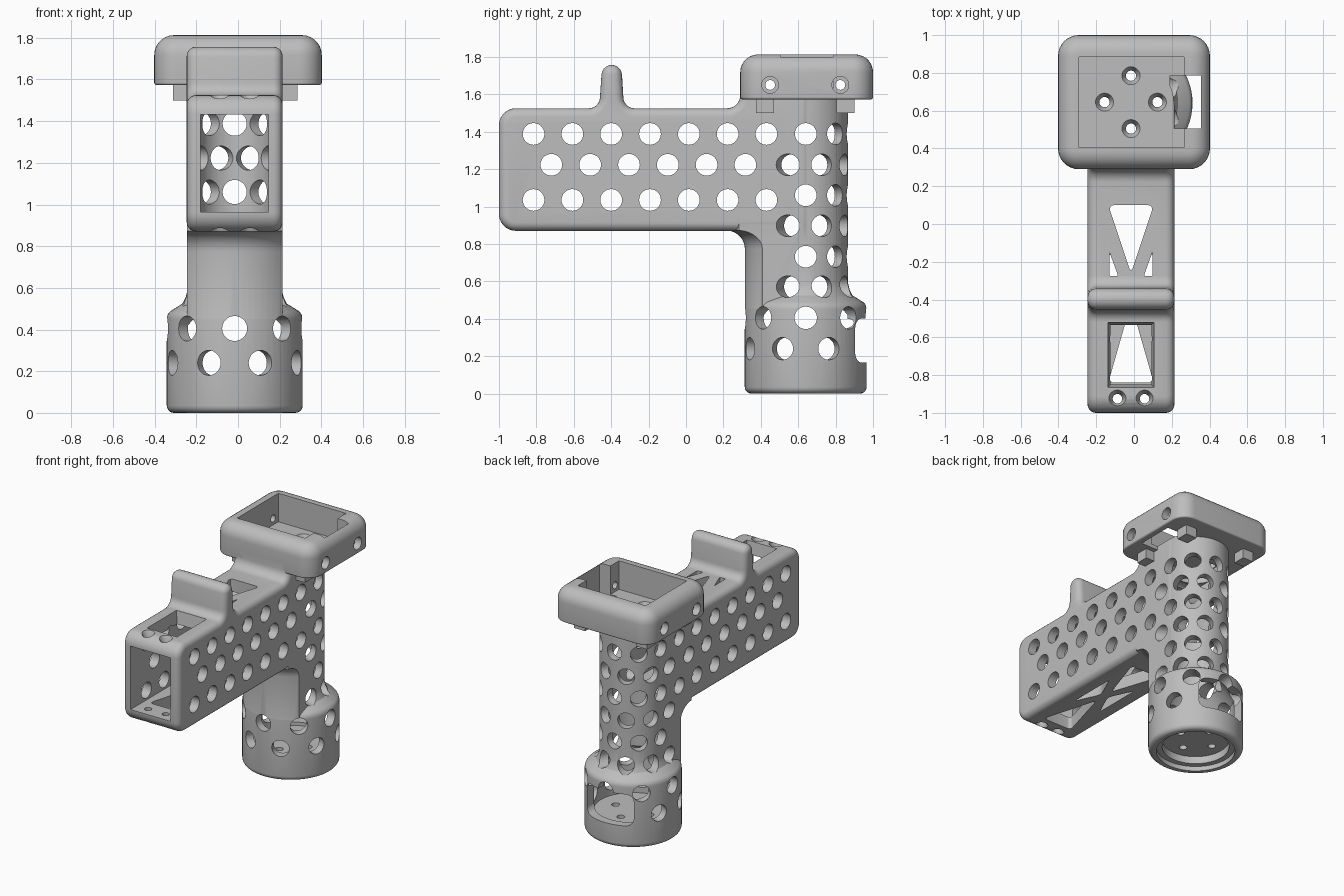
import bpy, bmesh, math
from mathutils import Matrix, Vector

cube = bpy.data.objects.get("Cube")
if cube:
    bpy.data.objects.remove(cube, do_unlink=True)

CX, CY = -0.016, 0.64          # axis of the upright grip
HALF = 0.23                    # half width of the arm
BASE_R = 0.326

grey = bpy.data.materials.new("plain grey")
grey.use_nodes = True
colour = (0.51, 0.51, 0.51, 1)
grey.diffuse_color = colour
grey.node_tree.nodes["Principled BSDF"].inputs["Base Color"].default_value = colour


def finish(bm, name):
    bmesh.ops.recalc_face_normals(bm, faces=bm.faces)
    mesh = bpy.data.meshes.new(name)
    bm.to_mesh(mesh)
    bm.free()
    mesh.materials.append(grey)
    ob = bpy.data.objects.new(name, mesh)
    bpy.context.scene.collection.objects.link(ob)
    return ob


def add_box(bm, x, y, z):
    size = Vector((x[1] - x[0], y[1] - y[0], z[1] - z[0]))
    mid = Vector((sum(x), sum(y), sum(z))) / 2
    bmesh.ops.create_cube(bm, size=1, matrix=Matrix.Translation(mid) @ Matrix.Diagonal(size).to_4x4())


def box(name, *spans):
    bm = bmesh.new()
    add_box(bm, *spans)
    return finish(bm, name)


def add_rod(bm, start, end, r1, r2=None):
    a, b = Vector(start), Vector(end)
    turn = (b - a).to_track_quat('Z', 'Y').to_matrix().to_4x4()
    bmesh.ops.create_cone(bm, cap_ends=True, segments=28, radius1=r1, radius2=r1 if r2 is None else r2,
                          depth=(b - a).length, matrix=Matrix.Translation((a + b) / 2) @ turn)


def rods(name, items):
    bm = bmesh.new()
    for item in items:
        add_rod(bm, *item)
    return finish(bm, name)


def arc(cy, cz, r, a0, a1, n=7):
    angles = [math.radians(a0 + (a1 - a0) * i / n) for i in range(n + 1)]
    return [(cy + r * math.cos(a), cz + r * math.sin(a)) for a in angles]


def lathe(name, profile):
    bm = bmesh.new()
    verts = [bm.verts.new((CX + r, CY, z)) for r, z in profile]
    edges = [bm.edges.new(p) for p in zip(verts, verts[1:])]
    bmesh.ops.spin(bm, geom=verts + edges, cent=(CX, CY, 0), axis=(0, 0, 1),
                   angle=math.tau, steps=64, use_merge=False)
    bmesh.ops.remove_doubles(bm, verts=bm.verts, dist=0.0001)
    return finish(bm, name)


def prism(bm, points, direction):
    face = bm.faces.new([bm.verts.new(p) for p in points])
    out = bmesh.ops.extrude_face_region(bm, geom=[face])
    moved = [v for v in out["geom"] if isinstance(v, bmesh.types.BMVert)]
    bmesh.ops.translate(bm, verts=moved, vec=direction)


def measure(mesh):
    bm = bmesh.new()
    bm.from_mesh(mesh)
    volume, closed = bm.calc_volume(), all(e.is_manifold for e in bm.edges)
    bm.free()
    return volume, closed


def boolean(target, tool, operation='DIFFERENCE', keep=False):
    before = measure(target.data)[0]
    mod = target.modifiers.new("cut", 'BOOLEAN')
    mod.operation, mod.object = operation, tool
    mod.use_self = mod.use_hole_tolerant = True
    # The tolerant exact solver steps in when the fast one cannot cut cleanly
    for solver in ('MANIFOLD', 'EXACT'):
        mod.solver = solver
        bpy.context.view_layer.update()
        graph = bpy.context.evaluated_depsgraph_get()
        result = bpy.data.meshes.new_from_object(target.evaluated_get(graph))
        volume, closed = measure(result)
        grown = volume - before
        if closed and volume > 0 and (grown > 1e-7 if operation == 'UNION' else grown < -1e-7):
            break
    target.modifiers.clear()
    target.data = result
    if not keep:
        bpy.data.objects.remove(tool, do_unlink=True)


# Arm: side profile with sight fin, rounded nose and neck fillet
profile = (arc(-0.91, 0.96, 0.09, 270, 180) + arc(-0.91, 1.435, 0.09, 180, 90)
           + arc(-0.52, 1.585, 0.06, 270, 360) + arc(-0.397, 1.702, 0.055, 175, 5, 10)
           + arc(-0.275, 1.585, 0.06, 180, 270) + arc(0.22, 1.595, 0.07, 270, 360)
           + [(0.29, 1.64), (0.67, 1.64), (0.67, 0.87)])
bm = bmesh.new()
prism(bm, [(CX - HALF, y, z) for y, z in profile], (2 * HALF, 0, 0))
bmesh.ops.recalc_face_normals(bm, faces=bm.faces)
rim = [e for e in bm.edges if abs(e.verts[0].co.x - e.verts[1].co.x) < 0.001]
bmesh.ops.bevel(bm, geom=rim, offset=0.045, segments=5, profile=0.5, affect='EDGES', clamp_overlap=False)
body = finish(bm, "grip_body")

# Stem front: flared cylinder trimmed to the arm width
stem = lathe("stem", [(0, 0.36), (BASE_R - 0.001, 0.36)] + arc(BASE_R + 0.099, 0.772, 0.1, 180, 90)
             + [(0.425, 0.95), (0, 0.95)])
boolean(stem, box("stem_trim", (CX - 0.2285, CX + 0.2285), (0, CY - 0.013), (0.3, 1.2)), 'INTERSECT')
boolean(body, stem, 'UNION')

# Round column and wide base with a sloped shoulder
boolean(body, lathe("column", [(0, 0.45), (0.227, 0.45), (0.227, 1.65), (0, 1.65)]), 'UNION')
boolean(body, lathe("base", [(0, 0)] + arc(BASE_R - 0.035, 0.035, 0.035, 270, 360, 5)
                    + arc(BASE_R - 0.05, 0.45, 0.05, 0, 50, 5)
                    + [(0.25, 0.525), (0.235, 0.555), (0.222, 0.61), (0, 0.61)]), 'UNION')

# Hollow inside and recessed underside
boolean(body, lathe("hollow", [(0, 0.14), (0.265, 0.14), (0.265, 0.42), (0.172, 0.53), (0.172, 1.52), (0, 1.52)]))
boolean(body, box("arm_hollow", (CX - 0.163, CX + 0.163), (-1.2, CY), (0.963, 1.432)))
boolean(body, lathe("recess", [(0, -0.1), (0.27, -0.1), (0.27, 0.035), (0.23, 0.035), (0.23, 0.09), (0, 0.09)]))

# Side holes of the arm
rows = [(1.388, -0.815, 7), (1.223, -0.72, 6), (1.035, -0.815, 7)]
boolean(body, rods("arm_holes", [((-1, y0 + 0.2075 * i, z), (1, y0 + 0.2075 * i, z), 0.058)
                                 for z, y0, n in rows for i in range(n)]))


# Radial holes: staggered rows round the column and the base
def radial(z, angles, r0, r1, size):
    c = Vector((CX, CY, z))
    ways = [Vector((math.cos(math.radians(a)), math.sin(math.radians(a)), 0)) for a in angles]
    return [(c + d * r0, c + d * r1, size) for d in ways]


straight = [45 * i for i in range(5)]
offset = [45 * i - 22.5 for i in range(6)]
holes = []
for level in range(3):
    holes += radial(1.388 - 0.328 * level, straight, 0.16, 0.42, 0.058)
    holes += radial(1.223 - 0.326 * level, offset, 0.16, 0.42, 0.058)
boolean(body, rods("column_holes", holes))
boolean(body, rods("base_holes", radial(0.405, [45 * i for i in range(8)], 0.2, 0.42, 0.06)
                   + radial(0.24, [45 * i + 22.5 for i in range(8)], 0.2, 0.42, 0.06)))

# Rounded access window at the back of the base
bm = bmesh.new()
outline = []
for sx, sz, a in ((1, 1, 0), (-1, 1, 90), (-1, -1, 180), (1, -1, 270)):
    outline += arc(CX + sx * 0.14, 0.283 + sz * 0.067, 0.05, a, a + 90, 5)
prism(bm, [(x, CY + 0.15, z) for x, z in outline], (0, 0.4, 0))
boolean(body, finish(bm, "window"))


# Truss openings in the floor and roof of the arm
def truss(name, triangles, z, rounding):
    bm = bmesh.new()
    for tri in triangles:
        prism(bm, [(CX + x, y, z) for x, y in tri], (0, 0, 0.2))
    bmesh.ops.recalc_face_normals(bm, faces=bm.faces)
    upright = [e for e in bm.edges if abs(e.verts[0].co.z - e.verts[1].co.z) > 0.1]
    bmesh.ops.bevel(bm, geom=upright, offset=rounding, segments=4, profile=0.5, affect='EDGES')
    return finish(bm, name)


rear = [(-0.12, 0.1), (0.12, 0.1), (0, -0.26)]
front = [(-0.12, -0.84), (0.12, -0.84), (0, -0.42)]
sides = [[(s * 0.115, -0.145), (s * 0.115, -0.525), (s * 0.03, -0.335)] for s in (-1, 1)]
stubs = [[(s * 0.115, -0.145), (s * 0.115, -0.275), (s * 0.068, -0.275)] for s in (-1, 1)]
boolean(body, truss("floor_truss", [rear, front] + sides, 0.82, 0.03))
boolean(body, truss("roof_opening", [rear], 1.4, 0.03))
boolean(body, truss("roof_stubs", stubs, 1.4, 0.008))

# Chamfered rectangular opening at the nose
bm = bmesh.new()
add_box(bm, (CX - 0.128, CX + 0.128), (-0.87, -0.515), (1.4, 1.56))
for v in bm.verts:
    if v.co.z < 1.5:
        v.co.x += 0.025 if v.co.x < CX else -0.025
        v.co.y += 0.025 if v.co.y < -0.7 else -0.025
boolean(body, finish(bm, "nose_opening"))

# Nose screw holes with countersinks on top and bottom
spots = [(CX + s * 0.072, -0.925) for s in (-1, 1)]
boolean(body, rods("nose_screws", [((x, y, 0.8), (x, y, 1.6), 0.025) for x, y in spots]))
boolean(body, rods("nose_sinks", [((x, y, z), (x, y, z + d), 0.048, 0.025)
                                  for x, y in spots for z, d in ((1.53, -0.05), (0.865, 0.05))]))

# Top tray: rounded block with large corners
bm = bmesh.new()
add_box(bm, (-0.402, 0.402), (0.29, 1.0), (1.573, 1.813))
upright = [e for e in bm.edges if abs(e.verts[0].co.z - e.verts[1].co.z) > 0.1]
bmesh.ops.bevel(bm, geom=upright, offset=0.11, segments=8, profile=0.5, affect='EDGES')
for level, size in ((1.813, 0.095), (1.573, 0.012)):
    ring = [e for e in bm.edges if all(abs(v.co.z - level) < 0.001 for v in e.verts)]
    bmesh.ops.bevel(bm, geom=ring, offset=size, segments=7, profile=0.5, affect='EDGES')
tray = finish(bm, "top_tray")

# Tray pocket and cable slot
pocket = box("pocket", (-0.29, 0.265), (0.405, 0.885), (1.602, 2))
boolean(body, pocket, keep=True)
boolean(tray, pocket)
boolean(tray, box("cable_slot", (0.19, 0.355), (0.505, 0.785), (1.5, 2)))

# Tray side screws with counterbores
side_spots = [(s, y) for s in (-1, 1) for y in (0.45, 0.825)]
boolean(tray, rods("side_screws", [((s * 0.2, y, 1.65), (s * 0.5, y, 1.65), 0.026) for s, y in side_spots]))
boolean(tray, rods("side_bores", [((s * 0.35, y, 1.65), (s * 0.5, y, 1.65), 0.045) for s, y in side_spots]))

# Four axial screws through the tray floor, column cap and base plate
ring = [(CX + 0.14 * math.cos(a), CY + 0.005 + 0.14 * math.sin(a)) for a in (0, math.pi / 2, math.pi, -math.pi / 2)]
drill = rods("axial_screws", [((x, y, z), (x, y, z + 0.25), 0.027) for x, y in ring for z in (0.03, 1.45)])
sink = rods("axial_sinks", [((x, y, 1.606), (x, y, 1.565), 0.05, 0.027) for x, y in ring])
for tool in (drill, sink):
    boolean(body, tool, keep=True)
    boolean(tray, tool)

# Tabs under the tray
bm = bmesh.new()
for x in ((-0.313, -0.225), (0.195, 0.285)):
    for y in ((0.375, 0.47), (0.805, 0.9)):
        add_box(bm, x, y, (1.5, 1.59))
tabs = finish(bm, "tray_tabs")

# Smooth shading with sharp edges kept
bpy.ops.object.select_all(action='DESELECT')
for ob in (body, tray, tabs):
    ob.select_set(True)
bpy.context.view_layer.objects.active = body
bpy.ops.object.shade_smooth_by_angle(angle=math.radians(30))
